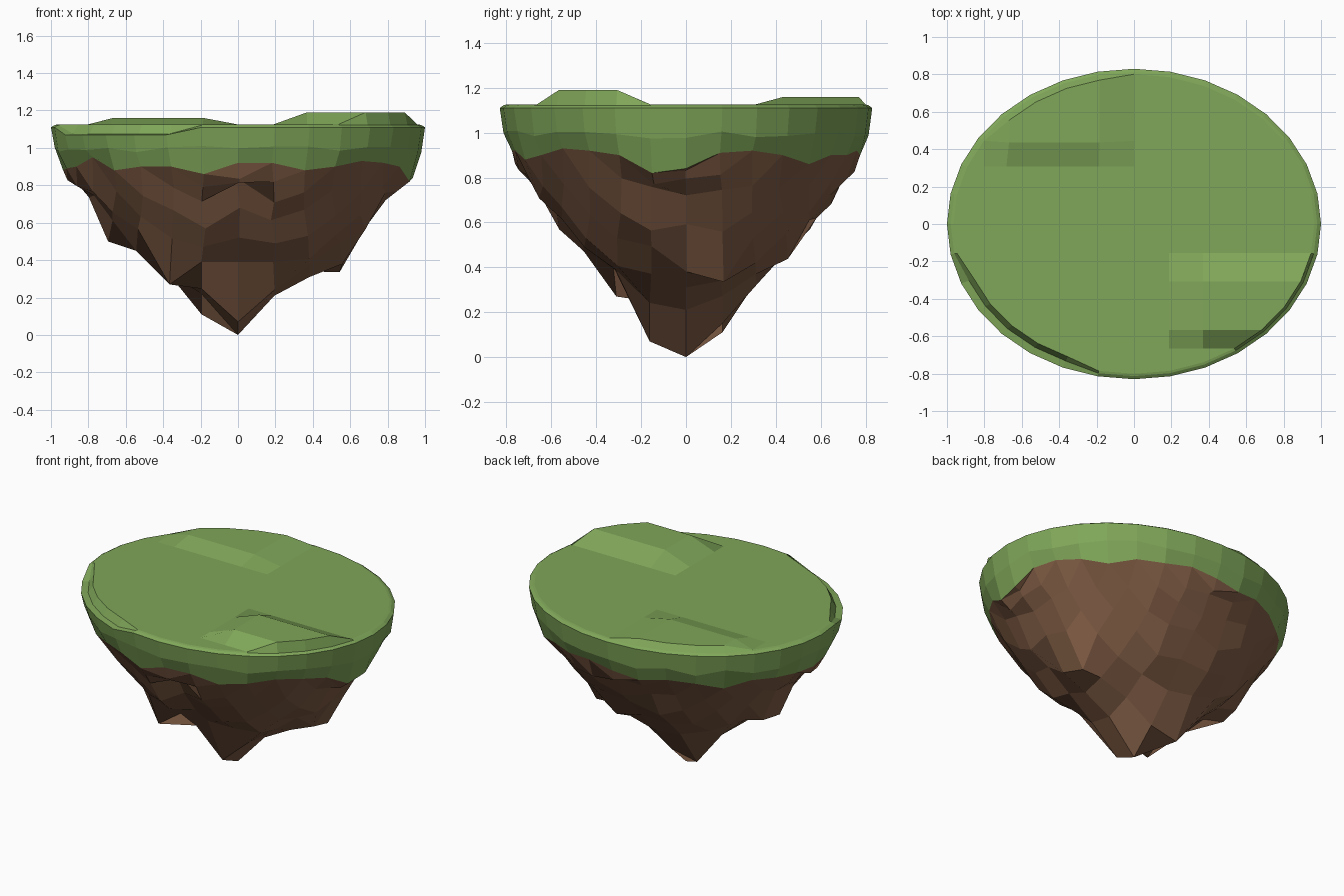
import bpy, bmesh, math, random

if "Cube" in bpy.data.objects:
    bpy.data.objects.remove(bpy.data.objects["Cube"])

random.seed(4)
STEP = math.pi / 16      # 32-sided outline
B = 0.83                 # y squash of the oval


def material(name, col):
    m = bpy.data.materials.new(name)
    m.diffuse_color = (*col, 1)
    m.use_nodes = True
    m.node_tree.nodes["Principled BSDF"].inputs["Base Color"].default_value = m.diffuse_color
    return m


def finish(bm, name, mat):
    me = bpy.data.meshes.new(name)
    bm.to_mesh(me)
    bm.free()
    ob = bpy.data.objects.new(name, me)
    bpy.context.collection.objects.link(ob)
    me.materials.append(mat)


def disc(bm, place, up):
    """Square grid clipped to a circle: outline points fall on |i|+|j| = 8."""
    vs = {}
    for i in range(-8, 9):
        for j in range(-8, 9):
            if abs(i) + abs(j) <= 8:
                vs[i, j] = bm.verts.new(place(i, j, abs(i) + abs(j)))
    for i in range(-8, 8):
        for j in range(-8, 8):
            c = [vs[p] for p in ((i, j), (i + 1, j), (i + 1, j + 1), (i, j + 1)) if p in vs]
            if len(c) >= 3:
                bm.faces.new(c if up else c[::-1])
    return vs


def angle_index(i, j):
    return round(math.atan2(math.sin(j * STEP), math.sin(i * STEP)) / STEP) % 32


def lerp_profile(pts, r):
    for (r0, z0), (r1, z1) in zip(pts, pts[1:]):
        if r <= r1:
            return z0 + (z1 - z0) * (r - r0) / (r1 - r0)
    return pts[-1][1]


# ragged lower edge of the grass, counter-clockwise from +x
EDGE = [.84, .91, .92, .90, .86, .90, .90, .92, .90, .88, .91, .90, .87, .91, .90, .89,
        .88, .89, .90, .95, .88, .90, .90, .86, .92, .92, .88, .90, .93, .92, .90, .82]
LOW = 0.935

# rock: hanging height field with a pointed tip and a few chosen spikes
PROFILE = [(0, 0), (.2, .19), (.38, .34), (.56, .45), (.72, .61), (.8, .73), (.87, .81), (.95, .88)]
SCALE = [1, 1, 1, 1, .985, .95, .935, .92, LOW]
SPIKES = {(0, 0): 0, (0, -1): .07, (0, 1): .15, (1, 0): .21, (-1, 0): .22, (-1, 1): .11,
          (-2, -2): .27, (0, -2): .39, (-1, -2): .39, (1, -2): .39, (3, 1): .335,
          (2, 0): .31, (3, 0): .38, (-4, 0): .5, (-4, 1): .51, (-3, 0): .47,
          (0, -3): .52, (0, -4): .68, (0, -5): .84, (6, -1): .77, (5, -1): .76}


def rock_point(i, j, n):
    s = SCALE[n]
    x, y = math.sin(i * STEP) * s, math.sin(j * STEP) * s
    if n == 8:
        return x, y * B, EDGE[angle_index(i, j)]
    amp = .035 if n < 6 else .02
    z = lerp_profile(PROFILE, math.hypot(x, y)) + random.uniform(-amp, amp)
    if n >= 3:
        x += random.uniform(-.012, .012)
        y += random.uniform(-.012, .012)
    return x, y * B, SPIKES.get((i, j), z)


bm = bmesh.new()
disc(bm, rock_point, False)
finish(bm, "rock_underside", material("rock", (.22, .11, .06)))


# grass: top with two raised patches and a step down at the front-left lip
def sunken(i, j):
    return j < 0 and -6 <= i <= -2


def grass_point(i, j, n):
    s, z = .965, 1.125
    if i >= 2 and -4 <= j <= -2:
        z = 1.19
    elif -4 <= i <= -1 and j >= 3:
        s, z = .945, 1.16
    elif n == 8 and sunken(i, j):
        s = .925
    return math.sin(i * STEP) * s, math.sin(j * STEP) * s * B, z


bm = bmesh.new()
top = disc(bm, grass_point, True)
rim = {angle_index(*p): (p, v) for p, v in top.items() if abs(p[0]) + abs(p[1]) == 8}
prev = [rim[k][1] for k in range(32)]
for level in range(4):
    ring = []
    for k in range(32):
        p = rim[k][0]
        low = sunken(*p)
        s = (.955 if low else .98, 1, .98, LOW)[level]
        z = (1.075 if low else 1.122, 1.07 if low else 1.11,
             .99 + random.uniform(-.02, .02), EDGE[k])[level]
        ring.append(bm.verts.new((s * math.cos(k * STEP), s * B * math.sin(k * STEP), z)))
    for k in range(32):
        q = (k + 1) % 32
        bm.faces.new((prev[k], ring[k], ring[q], prev[q]))
    prev = ring
finish(bm, "grass_top", material("grass", (.215, .385, .1)))
